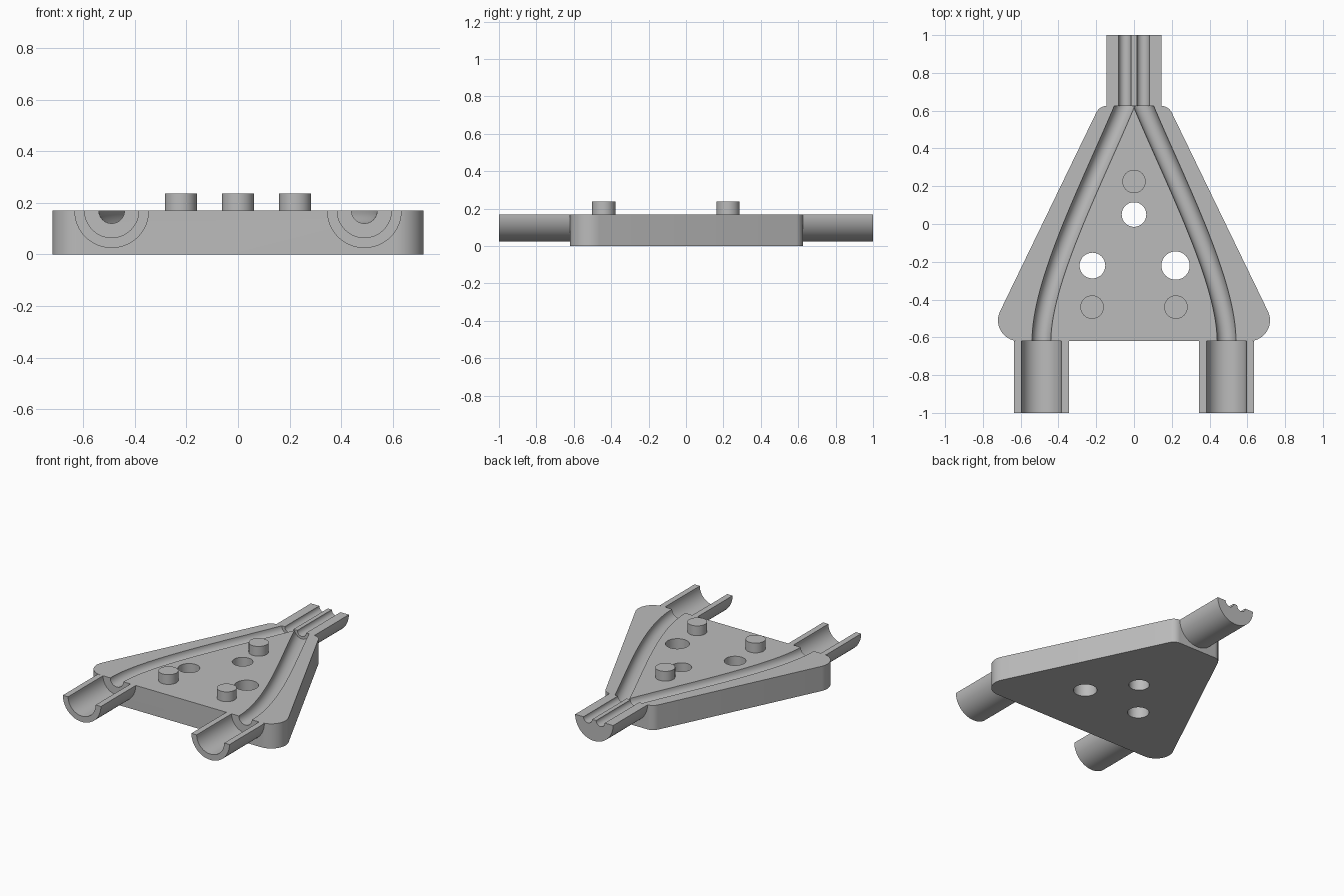
import bpy, bmesh, math
from mathutils import Vector

if "Cube" in bpy.data.objects:
    bpy.data.objects.remove(bpy.data.objects["Cube"])

TOP = 0.17      # height of the parting face
BACK, FRONT = 0.625, -0.62

grey = bpy.data.materials.new("plain grey")
grey.use_nodes = True
grey.diffuse_color = (0.5, 0.5, 0.5, 1)
grey.node_tree.nodes["Principled BSDF"].inputs["Base Color"].default_value = (0.5, 0.5, 0.5, 1)


def prism(name, outline, axis, start, end):
    """Extrude a closed 2D outline along z (x, y points) or y (x, z points)."""
    bm = bmesh.new()
    place = (lambda p: (p[0], p[1], start)) if axis == "z" else (lambda p: (p[0], start, p[1]))
    face = bm.faces.new([bm.verts.new(place(p)) for p in outline])
    extruded = bmesh.ops.extrude_face_region(bm, geom=[face])["geom"]
    move = Vector((0, 0, end - start)) if axis == "z" else Vector((0, end - start, 0))
    bmesh.ops.translate(bm, vec=move, verts=[v for v in extruded if isinstance(v, bmesh.types.BMVert)])
    bmesh.ops.recalc_face_normals(bm, faces=bm.faces)
    mesh = bpy.data.meshes.new(name)
    bm.to_mesh(mesh)
    bm.free()
    mesh.materials.append(grey)
    obj = bpy.data.objects.new(name, mesh)
    bpy.context.collection.objects.link(obj)
    return obj


def arc(cx, cy, r, a0, a1, steps):
    angles = [math.radians(a0 + (a1 - a0) * i / steps) for i in range(steps + 1)]
    return [(cx + r * math.cos(a), cy + r * math.sin(a)) for a in angles]


def circle(cx, cy, r):
    return arc(cx, cy, r, 0, 360, 48)[:-1]


def select_only(obj):
    bpy.ops.object.select_all(action="DESELECT")
    obj.select_set(True)
    bpy.context.view_layer.objects.active = obj


def cut(obj, cutter):
    mod = obj.modifiers.new("cut", "BOOLEAN")
    mod.operation, mod.solver, mod.object = "DIFFERENCE", "EXACT", cutter
    select_only(obj)
    bpy.ops.object.modifier_apply(modifier=mod.name)
    bpy.data.objects.remove(cutter)


def smooth(obj):
    select_only(obj)
    bpy.ops.object.shade_smooth_by_angle(angle=math.radians(30))


def channel_cutter(side):
    """Round sweep along the curved cable path."""
    data = bpy.data.curves.new("channel_cutter", "CURVE")
    data.dimensions, data.bevel_depth, data.bevel_resolution = "3D", 0.05, 10
    data.use_fill_caps, data.resolution_u = True, 24
    spline = data.splines.new("BEZIER")
    spline.bezier_points.add(3)
    start, finish = Vector((0.49, FRONT, TOP)), Vector((0.05, BACK, TOP))
    h1, h2 = Vector((0.49, -0.30, TOP)), Vector((0.22, 0.22, TOP))
    lead = (finish - h2).normalized() * 0.1
    before, after = start - Vector((0, 0.1, 0)), finish + lead
    path = [(before, before.lerp(start, -0.3), before.lerp(start, 0.3)),
            (start, start.lerp(before, 0.3), h1),
            (finish, h2, finish + lead * 0.3),
            (after, after - lead * 0.3, after + lead * 0.3)]
    for point, (co, left, right) in zip(spline.bezier_points, path):
        point.handle_left_type = point.handle_right_type = "FREE"
        point.co, point.handle_left, point.handle_right = [
            (side * v.x, v.y, v.z) for v in (co, left, right)]
    obj = bpy.data.objects.new("channel_cutter", data)
    bpy.context.collection.objects.link(obj)
    select_only(obj)
    bpy.ops.object.convert(target="MESH")
    return bpy.context.view_layer.objects.active


# Tapered base plate with rounded corners
right_half = arc(0.61, FRONT + 0.11, 0.11, -90, 25, 14) + arc(0.145, BACK - 0.06, 0.06, 25, 90, 8)
plate = prism("base_plate", right_half + [(-x, y) for x, y in reversed(right_half)], "z", 0, TOP)

# Screw holes
for x, y, r in [(0, 0.05, 0.065), (-0.22, -0.22, 0.068), (0.22, -0.22, 0.075)]:
    cut(plate, prism("hole_cutter", circle(x, y, r), "z", -0.1, 0.4))

# Curved cable channels
for side in (1, -1):
    cut(plate, channel_cutter(side))
smooth(plate)

# Locating pegs
for name, x, y in [("back_peg", 0, 0.225), ("left_peg", 0.222, -0.44), ("right_peg", -0.222, -0.44)]:
    smooth(prism(name, circle(x, y, 0.062), "z", TOP, 0.237))

# Front half-pipe sockets
for name, x in [("left_socket", 0.49), ("right_socket", -0.49)]:
    ring = arc(x, TOP, 0.145, 180, 360, 32) + arc(x, TOP, 0.105, 360, 180, 32)
    smooth(prism(name, ring, "y", -1, FRONT))

# Rear half-round outlet with two cable grooves
profile = arc(0, TOP, 0.145, 180, 360, 32)
for x in (0.048, -0.048):
    profile += arc(x, TOP, 0.033, 360, 180, 16)
smooth(prism("rear_outlet", profile, "y", BACK, 1))
